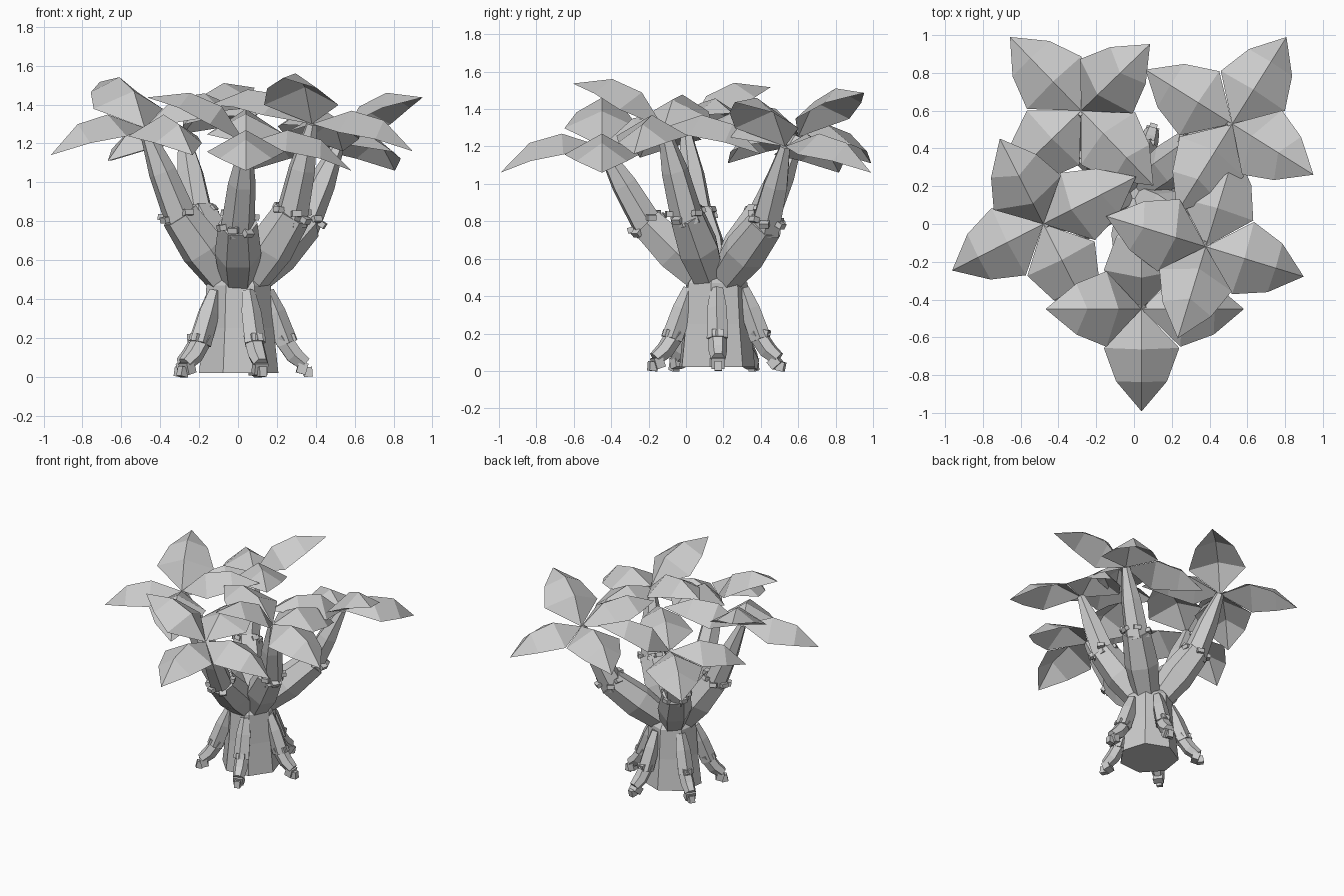
import bpy, bmesh, random
from math import radians, sin, cos, tau
from mathutils import Vector, Matrix

random.seed(4)
cube = bpy.data.objects.get("Cube")
if cube:
    bpy.data.objects.remove(cube)

grey = bpy.data.materials.new("light_grey")
grey.use_nodes = True
grey.diffuse_color = (0.6, 0.6, 0.6, 1)
grey.node_tree.nodes["Principled BSDF"].inputs["Base Color"].default_value = grey.diffuse_color


def finish(name, bm, recalc=True):
    if recalc:
        bmesh.ops.recalc_face_normals(bm, faces=bm.faces)
    mesh = bpy.data.meshes.new(name)
    bm.to_mesh(mesh)
    bm.free()
    mesh.materials.append(grey)
    obj = bpy.data.objects.new(name, mesh)
    bpy.context.collection.objects.link(obj)
    return obj


def tube(bm, points, radii, sides=6, spin=0.0):
    """Faceted tapering limb through the points."""
    rings = []
    for i, p in enumerate(points):
        d = points[min(i + 1, len(points) - 1)] - points[max(i - 1, 0)]
        q = d.to_track_quat('Z', 'Y')
        rings.append([bm.verts.new(p + q @ Vector((radii[i] * cos(tau * k / sides + spin),
                                                   radii[i] * sin(tau * k / sides + spin), 0)))
                      for k in range(sides)])
    for a, b in zip(rings, rings[1:]):
        for k in range(sides):
            j = (k + 1) % sides
            bm.faces.new((a[k], a[j], b[j], b[k]))
    bm.faces.new(rings[0][::-1])
    bm.faces.new(rings[-1])


def chip(bm, pos, size, axis):
    """Small rough block of bark."""
    m = Matrix.Translation(pos) @ axis.to_track_quat('Z', 'Y').to_matrix().to_4x4()
    m = m @ Matrix.Rotation(random.uniform(-0.4, 0.4), 4, 'X') @ Matrix.Diagonal((*size, 1))
    bmesh.ops.create_cube(bm, size=1, matrix=m)


def leaf(name, base, heading, pitch):
    """Arched, ridged leaf as an open sheet."""
    bm = bmesh.new()
    m = (Matrix.Translation(base) @ Matrix.Rotation(radians(heading), 4, 'Z')
         @ Matrix.Rotation(radians(-pitch), 4, 'Y'))
    v = lambda x, y, z: bm.verts.new(m @ Vector((x, y, z)))
    root, tip = v(0, 0, 0), v(0.56, 0, 0)
    ridge = [v(0.19, 0, 0.12), v(0.37, 0, 0.115)]
    for s in (-1, 1):
        rim = [v(0.21, 0.2 * s, 0.01), v(0.39, 0.135 * s, 0.02)]
        for f in ((root, rim[0], ridge[0]), (ridge[0], rim[0], rim[1], ridge[1]),
                  (ridge[1], rim[1], tip)):
            bm.faces.new(f if s < 0 else f[::-1])
    finish(name, bm, recalc=False)


# Trunk
centre = Vector((0, 0.16, 0))
bm = bmesh.new()
tube(bm, [centre + Vector((0, 0, z)) for z in (0.02, 0.25, 0.47, 0.56)],
     [0.21, 0.185, 0.17, 0.1], 7, 0.3)
finish("trunk", bm)

# Roots: upper limb, bent toe and a rough foot
for i in range(5):
    a = radians(-70 + 72 * i)
    out = Vector((cos(a), sin(a), 0))
    at = lambda r, z: centre + out * r + Vector((0, 0, z))
    bm = bmesh.new()
    tube(bm, [at(0.15, 0.44), at(0.19, 0.33), at(0.25, 0.17)], [0.035, 0.055, 0.06], 5, 0.4)
    tube(bm, [at(0.22, 0.21), at(0.29, 0.11), at(0.345, 0.065)], [0.05, 0.05, 0.04], 6)
    chip(bm, at(0.33, 0.045), (0.07, 0.06, 0.05), out + Vector((0, 0, -0.6)))
    chip(bm, at(0.28, 0.2), (0.06, 0.04, 0.03), out)
    chip(bm, at(0.36, 0.025), (0.04, 0.05, 0.045), out)
    finish(f"root_{i + 1}", bm)

# Branches: (elbow, crown, heading of the raised leaf)
branches = {
    "front": ((0.0, -0.21, 0.79), (0.04, -0.45, 1.2), 180),
    "right": ((-0.30, 0.06, 0.83), (-0.48, 0.0, 1.28), 117),
    "left": ((0.28, 0.0, 0.84), (0.38, -0.12, 1.3), 253),
    "back_left": ((0.34, 0.43, 0.79), (0.52, 0.53, 1.2), -32),
    "back_right": ((-0.21, 0.42, 0.84), (-0.28, 0.6, 1.25), 44),
}
for side, (elbow, crown, heading) in branches.items():
    elbow, crown = Vector(elbow), Vector(crown)
    flat = Vector((elbow.x, elbow.y - centre.y, 0)).normalized()
    start = centre + flat * 0.06 + Vector((0, 0, 0.48))
    bm = bmesh.new()
    tube(bm, [start, start.lerp(elbow, 0.5), elbow], [0.09, 0.12, 0.1])
    finish(f"lower_branch_{side}", bm)

    bm = bmesh.new()
    axis = (crown - elbow).normalized()
    tube(bm, [elbow - axis * 0.05, elbow.lerp(crown, 0.5), crown], [0.09, 0.072, 0.03])
    finish(f"upper_branch_{side}", bm)

    # Bark chips around the elbow
    bm = bmesh.new()
    q = axis.to_track_quat('Z', 'Y')
    for k in range(6):
        a = tau * k / 6 + random.uniform(-0.3, 0.3)
        rim = q @ Vector((cos(a), sin(a), 0))
        chip(bm, elbow + rim * 0.09 + axis * random.uniform(-0.02, 0.03),
             (0.05, 0.03, 0.035), rim)
    finish(f"bark_chips_{side}", bm)

    # Four leaves: one raised, two drooping, one level
    for n, pitch in enumerate((25, -14.5, -14.5, 10)):
        leaf(f"leaf_{side}_{n + 1}", crown, heading + 90 * n, pitch)
